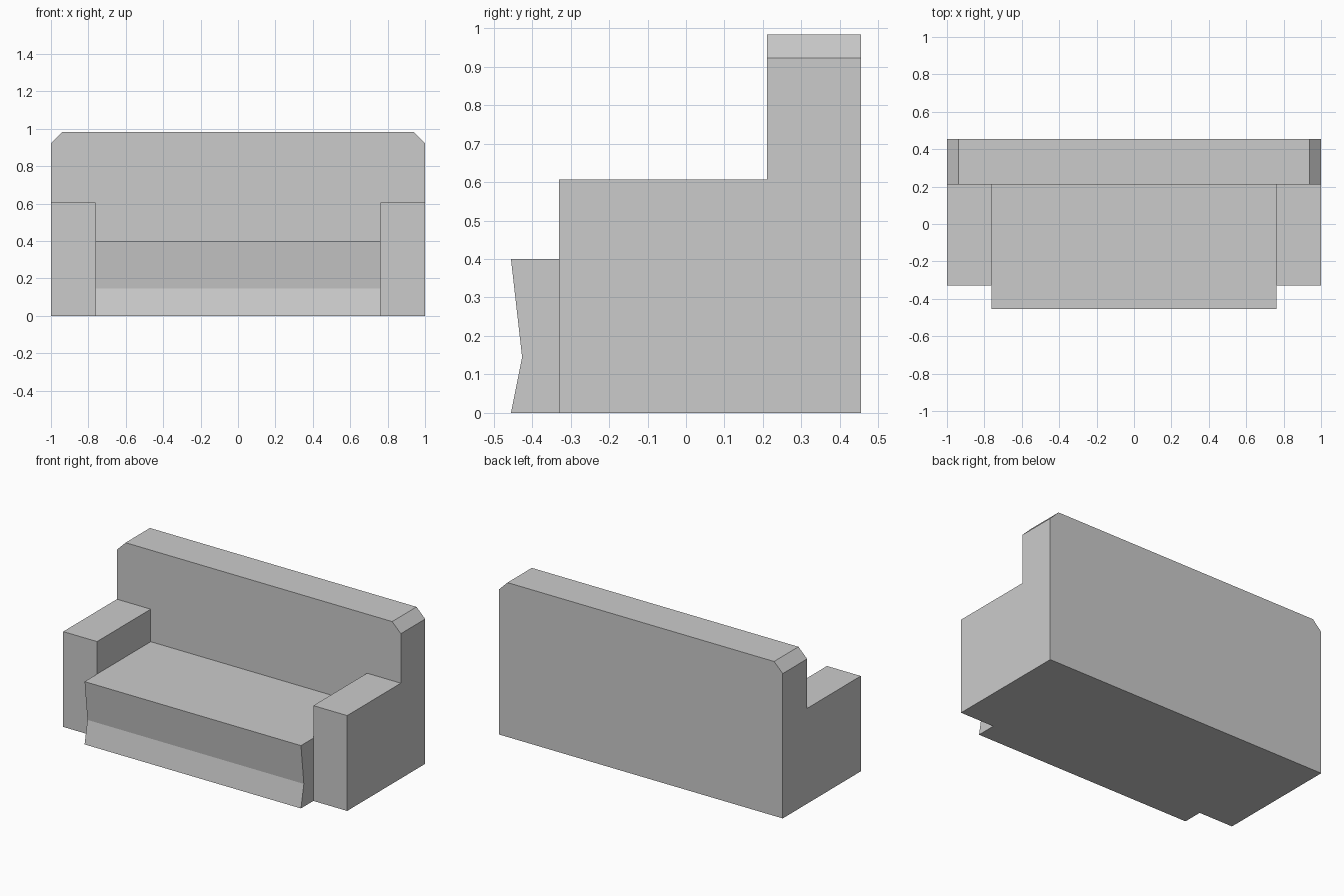
import bpy
import bmesh
from mathutils import Vector

cube = bpy.data.objects.get("Cube")
if cube:
    bpy.data.objects.remove(cube, do_unlink=True)

# Single upholstery colour
fabric = bpy.data.materials.new("grey_fabric")
fabric.use_nodes = True
grey = (0.6, 0.6, 0.6, 1)
fabric.diffuse_color = grey
fabric.node_tree.nodes["Principled BSDF"].inputs["Base Color"].default_value = grey


def extrude_profile(name, points, offset):
    """Make a closed solid by sweeping a flat outline along an offset."""
    bm = bmesh.new()
    face = bm.faces.new([bm.verts.new(p) for p in points])
    swept = bmesh.ops.extrude_face_region(bm, geom=[face])["geom"]
    verts = [v for v in swept if isinstance(v, bmesh.types.BMVert)]
    bmesh.ops.translate(bm, verts=verts, vec=Vector(offset))
    bmesh.ops.recalc_face_normals(bm, faces=bm.faces)
    mesh = bpy.data.meshes.new(name)
    bm.to_mesh(mesh)
    bm.free()
    mesh.materials.append(fabric)
    obj = bpy.data.objects.new(name, mesh)
    bpy.context.collection.objects.link(obj)
    return obj


BACK_FRONT, BACK_REAR = 0.21, 0.455
ARM_INNER, ARM_FRONT, ARM_TOP = 0.762, -0.33, 0.607

# Backrest with clipped top corners
half = [(1, 0), (1, 0.922), (0.939, 0.983)]
outline = half + [(-x, z) for x, z in reversed(half)]
extrude_profile("backrest", [(x, BACK_FRONT, z) for x, z in outline],
                (0, BACK_REAR - BACK_FRONT, 0))

# Seat with a creased front
side = [(BACK_FRONT, 0), (-0.455, 0), (-0.426, 0.145), (-0.455, 0.4), (BACK_FRONT, 0.4)]
extrude_profile("seat", [(-ARM_INNER, y, z) for y, z in side], (2 * ARM_INNER, 0, 0))

# Pair of armrests
for name, s in (("left_armrest", 1), ("right_armrest", -1)):
    base = [(s * ARM_INNER, ARM_FRONT, 0), (s, ARM_FRONT, 0),
            (s, BACK_FRONT, 0), (s * ARM_INNER, BACK_FRONT, 0)]
    extrude_profile(name, base, (0, 0, ARM_TOP))
